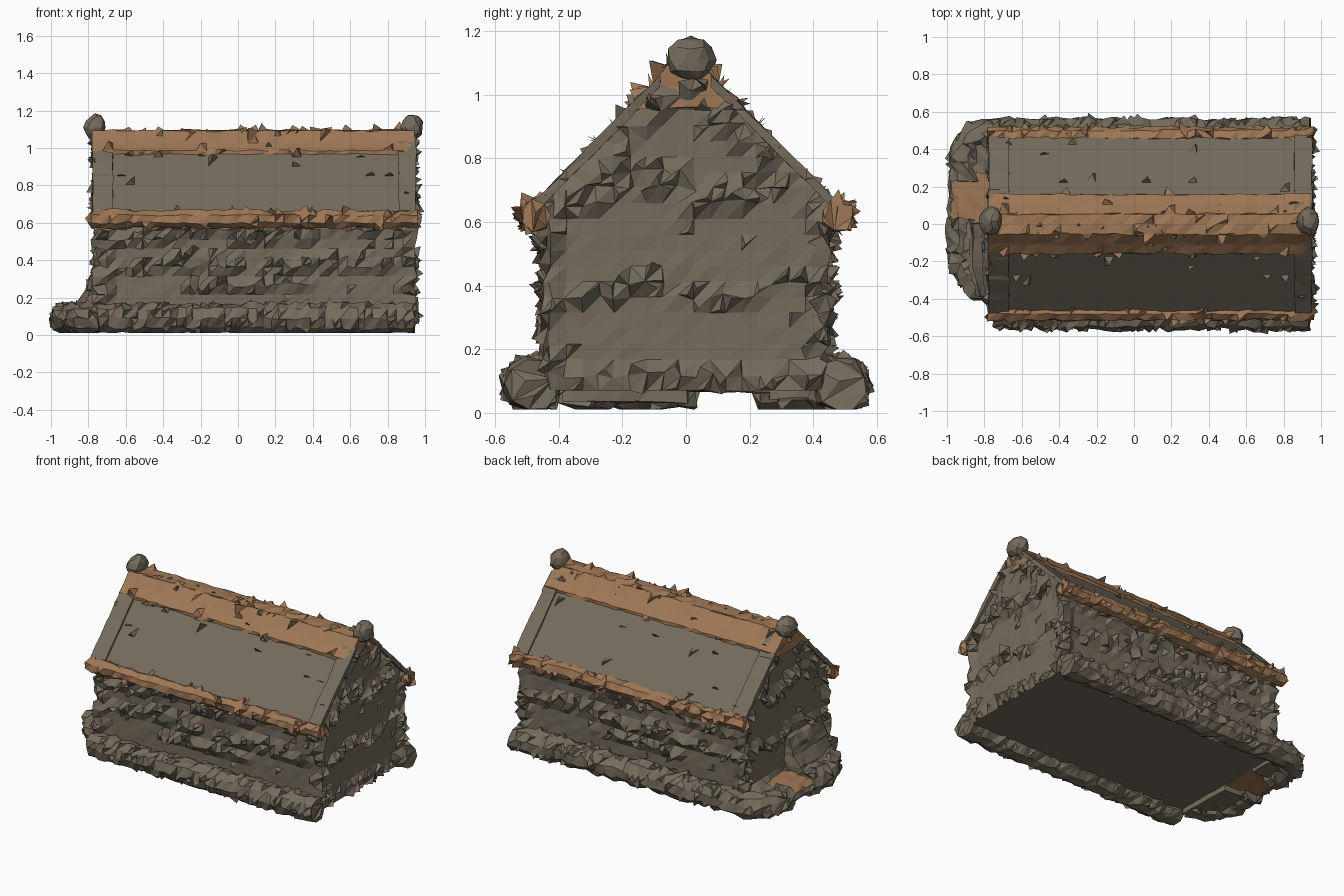
import bpy, bmesh, math, random
from mathutils import Vector

if "Cube" in bpy.data.objects:
    bpy.data.objects.remove(bpy.data.objects["Cube"])

random.seed(4)
U = random.uniform


def material(name, rgb):
    m = bpy.data.materials.new(name)
    m.diffuse_color = (*rgb, 1)
    m.use_nodes = True
    m.node_tree.nodes["Principled BSDF"].inputs["Base Color"].default_value = m.diffuse_color
    return m


STONE = material("weathered stone", (0.175, 0.150, 0.108))
CLAY = material("orange clay", (0.345, 0.185, 0.092))


def finish(bm, name, mat):
    mesh = bpy.data.meshes.new(name)
    bm.to_mesh(mesh)
    bm.free()
    mesh.materials.append(mat)
    ob = bpy.data.objects.new(name, mesh)
    bpy.context.collection.objects.link(ob)
    return ob


def roughen(bm, rough, amount=0.03, chance=0.3, spike=0.03, keep=lambda v: False, recess=0.0):
    """Triangulate, push rough areas outward and raise random stone chips."""
    bmesh.ops.triangulate(bm, faces=bm.faces[:])
    bm.normal_update()
    moves = []
    for v in bm.verts:
        if not keep(v.co):
            r = rough(v.co, v.normal)
            k = amount if r else amount * 0.1
            moves.append((v, v.normal * (U(-0.1, 1) * k - (0 if r else recess))
                          + Vector((U(-1, 1), U(-1, 1), U(-1, 1))) * k * 0.35))
    for v, d in moves:
        v.co += d
    bm.normal_update()
    chips = [f for f in bm.faces if f.normal.z > -0.8 and
             random.random() < (chance if rough(f.calc_center_median(), f.normal) else 0.012)]
    if chips:
        for v in bmesh.ops.poke(bm, faces=chips, offset=spike)["verts"]:
            v.co += Vector((U(-1, 1), U(-1, 1), U(-1, 1))) * spike * 0.6


def prism(profile, a, b, axis, step):
    """Extrude a profile along x (profile y,z) or y (profile x,z) and cut it into small faces."""
    bm = bmesh.new()
    place = (lambda p, t: (t, p[0], p[1])) if axis == "x" else (lambda p, t: (p[0], t, p[1]))
    ends = [[bm.verts.new(place(p, t)) for p in profile] for t in (a, b)]
    n = len(profile)
    for i in range(n):
        j = (i + 1) % n
        bm.faces.new((ends[0][i], ends[0][j], ends[1][j], ends[1][i]))
    for e in ends:
        bm.faces.new(e)
    bmesh.ops.recalc_face_normals(bm, faces=bm.faces[:])
    for k in range(3):
        lo = min(v.co[k] for v in bm.verts)
        hi = max(v.co[k] for v in bm.verts)
        cuts = max(1, round((hi - lo) / step))
        no = Vector([float(i == k) for i in range(3)])
        for c in range(1, cuts):
            bmesh.ops.bisect_plane(bm, geom=bm.verts[:] + bm.edges[:] + bm.faces[:], dist=0.0005,
                                   plane_co=no * (lo + (hi - lo) * c / cuts), plane_no=no)
    return bm


def sweep(path, z, radius, sides=9, step=0.05):
    """Round bar along a flat path."""
    pts = []
    for p, q in zip(path, path[1:]):
        p, q = Vector(p), Vector(q)
        n = max(1, round((q - p).length / step))
        pts += [p.lerp(q, i / n) for i in range(n)]
    pts.append(Vector(path[-1]))
    bm = bmesh.new()
    rings = []
    for i, p in enumerate(pts):
        d = (pts[min(i + 1, len(pts) - 1)] - pts[max(i - 1, 0)]).normalized()
        side = Vector((-d.y, d.x))
        ring = []
        for s in range(sides):
            t = 2 * math.pi * s / sides
            c = p + side * math.cos(t) * radius
            ring.append(bm.verts.new((c.x, c.y, z + math.sin(t) * radius)))
        rings.append(ring)
    for r, q in zip(rings, rings[1:]):
        for s in range(sides):
            t = (s + 1) % sides
            bm.faces.new((r[s], r[t], q[t], q[s]))
    bm.faces.new(rings[0])
    bm.faces.new(rings[-1])
    bmesh.ops.recalc_face_normals(bm, faces=bm.faces[:])
    return bm


def everywhere(co, n):
    return True


def above_ground(bm):
    for v in bm.verts:
        v.co.z = max(v.co.z, 0.01)


X0, X1, PEAK = -0.75, 0.93, 1.125


# House body with gables and smooth roof slopes; stone courses stand proud of the walls
def wall_courses(co, n):
    depth = PEAK - abs(co.y) - co.z
    if n.z < -0.7 or depth < 0.015:
        return False
    if abs(n.x) > abs(n.y):
        wave = 0.025 * math.sin(co.y * 14)
        return (depth < 0.13 or abs(co.y) > 0.38 or 0.35 < co.z + wave < 0.41
                or 0.66 < co.z + wave < 0.76 or co.z < 0.14)
    wave = 0.025 * math.sin(co.x * 9)
    return (0.34 < co.z + wave < 0.42 or (co.z + wave > 0.5 and co.x < 0.42) or co.z > 0.555
            or (-0.27 < co.x < 0.42 and 0.23 < co.z < 0.31)
            or co.x < X0 + 0.06 or co.x > X1 - 0.05)


half = [(0.43, 0.07), (0.43, 0.59), (0.475, 0.65), (0.075, 1.05)]
body = prism(half + [(-y, z) for y, z in reversed(half)], X0, X1, "x", 0.05)
roughen(body, wall_courses, 0.033, 0.28, 0.03, recess=0.008,
        keep=lambda c: PEAK - abs(c.y) - c.z < 0.015 or c.z < 0.075)
finish(body, "house_body", STONE)

# Slightly raised verges along both gable ends of the roof
for tag, a, b in (("left", -0.775, -0.67), ("right", 0.86, 0.95)):
    for side, s in (("front", -1), ("back", 1)):
        strip = [(s * 0.475, 0.63), (s * 0.475, 0.664), (s * 0.08, 1.059), (s * 0.08, 1.025)]
        bm = prism(strip, a, b, "x", 0.1)
        roughen(bm, everywhere, 0.006, 0.0, 0.01)
        finish(bm, f"{tag}_{side}_verge", STONE)

# Clay ridge cap
cap_half = [(0.155, 0.96), (0.155, 0.985), (0.05, 1.09)]
cap = prism(cap_half + [(-y, z) for y, z in reversed(cap_half)], -0.78, 0.94, "x", 0.055)
roughen(cap, lambda c, n: c.z < 1.0 or c.z > 1.07, 0.01, 0.1, 0.03)
finish(cap, "ridge_cap", CLAY)

# Clay eaves
for side, s in (("front", -1), ("back", 1)):
    bm = sweep([(-0.78, s * 0.47), (0.955, s * 0.47)], 0.62, 0.042, 7, 0.045)
    roughen(bm, everywhere, 0.014, 0.16, 0.025)
    finish(bm, f"{side}_eave", CLAY)

# Stone finials at the ridge ends
for tag, x in (("left", -0.765), ("right", 0.932)):
    bm = bmesh.new()
    bmesh.ops.create_icosphere(bm, subdivisions=2, radius=1)
    for v in bm.verts:
        v.co *= U(0.88, 1.05)
        v.co = Vector((x + v.co.x * 0.063, 0.015 + v.co.y * 0.08, 1.11 + v.co.z * 0.073))
    finish(bm, f"{tag}_finial", STONE)

# Boulder footing along the front, the back and round the left end
footings = {
    "front_footing": [(0.93, -0.485), (-0.74, -0.485)],
    "back_footing": [(0.93, 0.485), (-0.80, 0.485), (-0.87, 0.45), (-0.905, 0.38), (-0.905, 0.24)],
    "left_footing": [(-0.74, -0.345), (-0.84, -0.33), (-0.92, -0.20), (-0.92, 0.02)],
}
for name, path in footings.items():
    bm = sweep(path, 0.088, 0.072, 9, 0.042)
    roughen(bm, everywhere, 0.02, 0.2, 0.018)
    above_ground(bm)
    finish(bm, name, STONE)

# Rubble filling the back left corner between footing and wall
bm = prism([(-0.73, 0.05), (-0.90, 0.05), (-0.90, 0.13), (-0.73, 0.16)], 0.27, 0.46, "y", 0.06)
roughen(bm, everywhere, 0.015, 0.1, 0.015)
finish(bm, "corner_rubble", STONE)

# Sloping rubble buttress against the left gable
butt = [(-0.72, 0.04), (-0.93, 0.04), (-0.95, 0.13), (-0.86, 0.17), (-0.81, 0.24),
        (-0.77, 0.34), (-0.72, 0.36)]
bm = prism(butt, -0.38, 0.0, "y", 0.07)
for v in bm.verts:                      # taper towards the front corner
    if v.co.y < -0.25:
        v.co.x += (-0.72 - v.co.x) * min(1, (-0.25 - v.co.y) / 0.4)
roughen(bm, everywhere, 0.012, 0.03, 0.015)
finish(bm, "left_buttress", STONE)

# Clay doorstep at the left end, with ragged stone edging
step_profile = [(-0.72, 0.07), (-0.965, 0.07), (-0.975, 0.11), (-0.94, 0.135), (-0.72, 0.135)]
bm = prism(step_profile, -0.01, 0.29, "y", 0.07)
roughen(bm, everywhere, 0.008, 0.02, 0.02)
finish(bm, "doorstep", CLAY)
bm = sweep([(-0.965, 0.0), (-0.965, 0.26)], 0.09, 0.023, 6)
roughen(bm, everywhere, 0.01, 0.2, 0.012)
finish(bm, "doorstep_edging", STONE)
